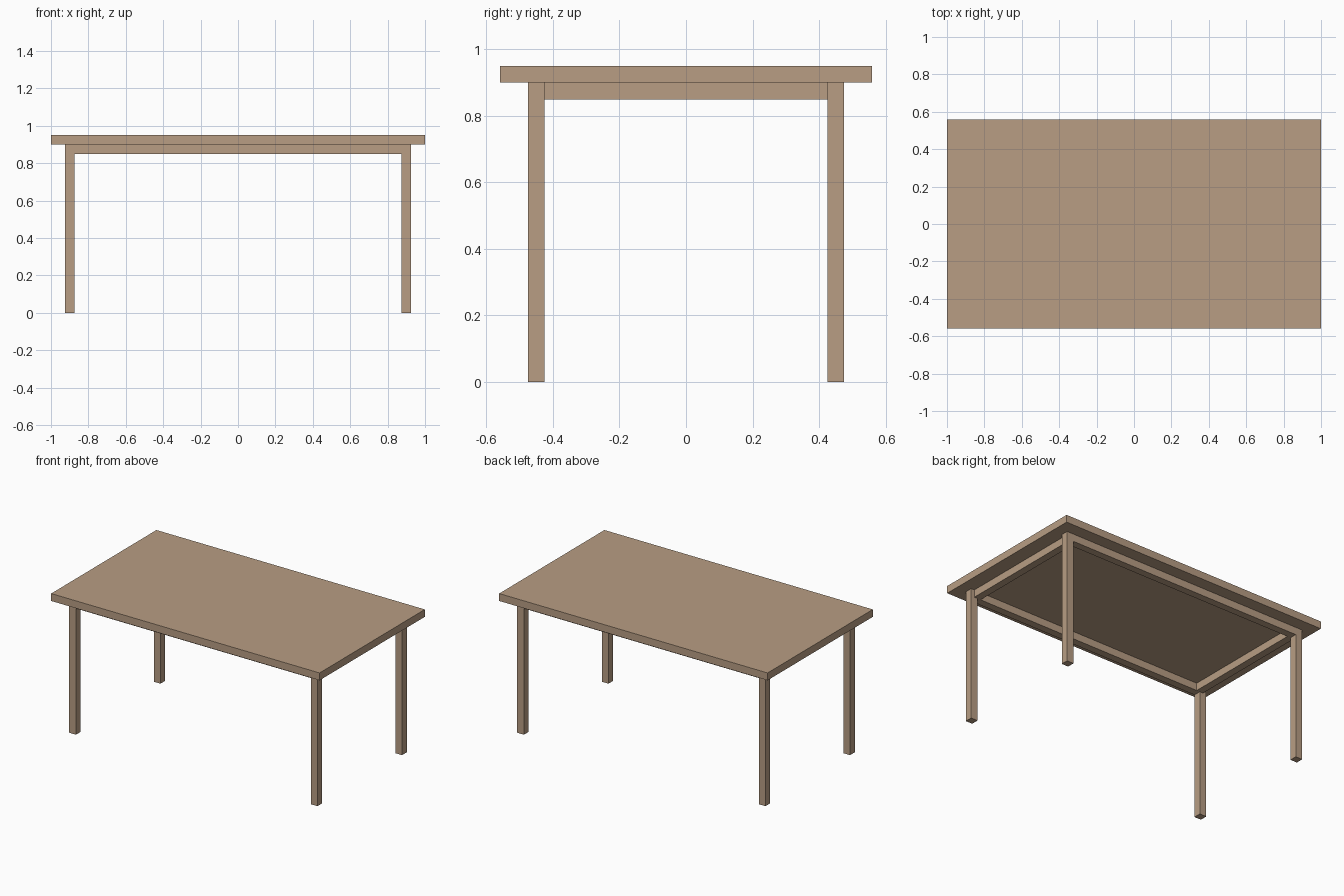
import bpy
import bmesh

if "Cube" in bpy.data.objects:
    bpy.data.objects.remove(bpy.data.objects["Cube"])

wood = bpy.data.materials.new("wood")
wood.diffuse_color = (0.48, 0.34, 0.23, 1)
wood.use_nodes = True
wood.node_tree.nodes["Principled BSDF"].inputs["Base Color"].default_value = wood.diffuse_color


def finish(name, bm):
    bmesh.ops.recalc_face_normals(bm, faces=bm.faces)
    mesh = bpy.data.meshes.new(name)
    bm.to_mesh(mesh)
    bm.free()
    mesh.materials.append(wood)
    obj = bpy.data.objects.new(name, mesh)
    bpy.context.collection.objects.link(obj)


def box(name, lo, hi):
    bm = bmesh.new()
    bmesh.ops.create_cube(bm, size=1)
    for v in bm.verts:
        v.co = [(a + b) / 2 + c * (b - a) for a, b, c in zip(lo, hi, v.co)]
    finish(name, bm)


def leg_frame(name, y0, y1):
    # two legs and the long rail as one extruded outline
    outline = [(-0.925, 0), (-0.875, 0), (-0.875, 0.85), (0.875, 0.85),
               (0.875, 0), (0.925, 0), (0.925, 0.9), (-0.925, 0.9)]
    bm = bmesh.new()
    face = bm.faces.new([bm.verts.new((x, y0, z)) for x, z in outline])
    ext = bmesh.ops.extrude_face_region(bm, geom=[face], use_keep_orig=True)
    moved = [g for g in ext["geom"] if isinstance(g, bmesh.types.BMVert)]
    bmesh.ops.translate(bm, verts=moved, vec=(0, y1 - y0, 0))
    finish(name, bm)


# table top
box("table_top", (-1, -0.56, 0.9), (1, 0.56, 0.95))

# front and back leg frames
leg_frame("front_leg_frame", -0.475, -0.425)
leg_frame("back_leg_frame", 0.425, 0.475)

# short rails, set in slightly from the leg faces
box("left_rail", (-0.9, -0.425, 0.85), (-0.85, 0.425, 0.9))
box("right_rail", (0.85, -0.425, 0.85), (0.9, 0.425, 0.9))
